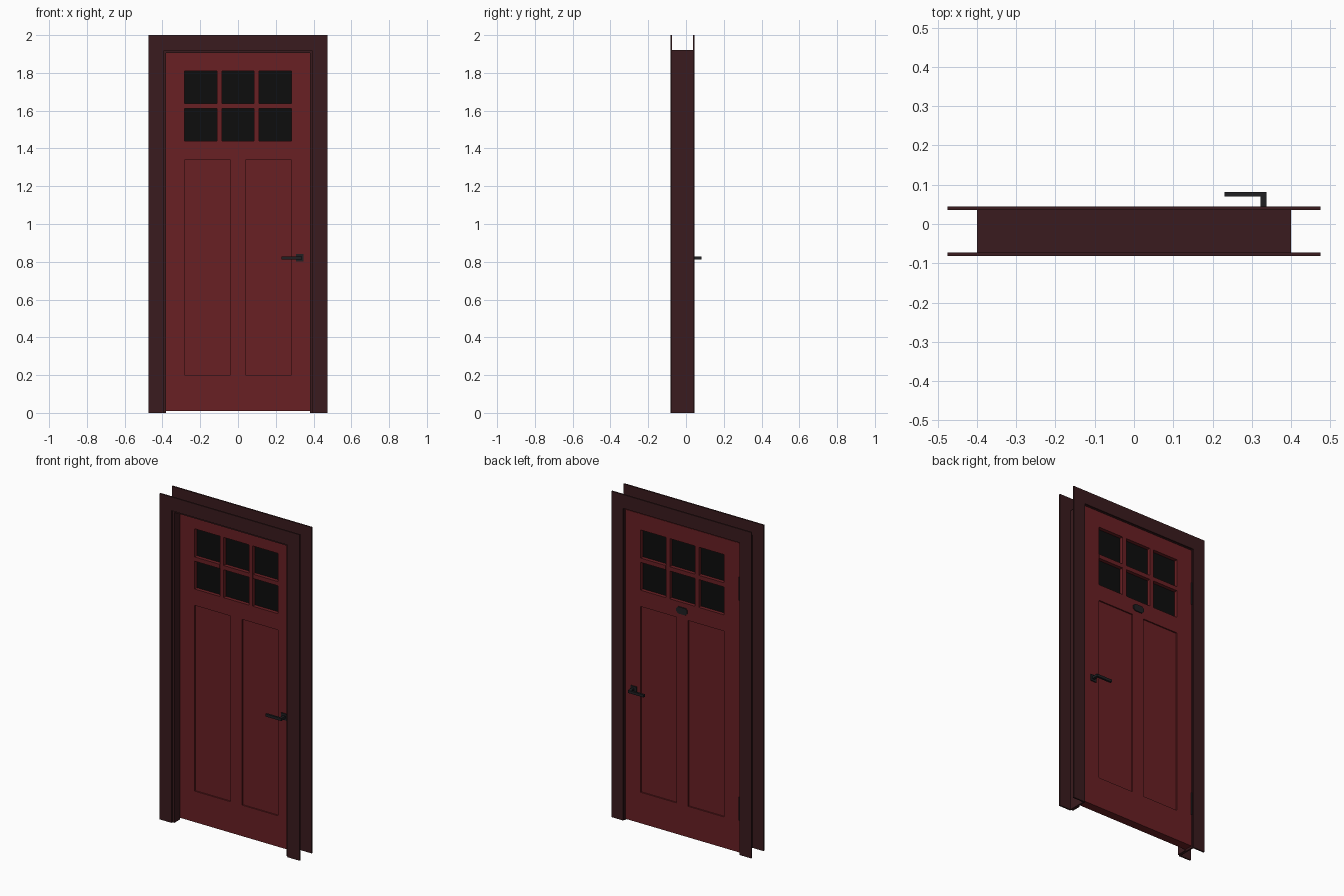
import bpy, bmesh
from math import radians

if "Cube" in bpy.data.objects:
    bpy.data.objects.remove(bpy.data.objects["Cube"])


def material(name, rgb):
    m = bpy.data.materials.new(name)
    m.diffuse_color = (*rgb, 1)
    m.use_nodes = True
    m.node_tree.nodes["Principled BSDF"].inputs["Base Color"].default_value = m.diffuse_color
    return m


FRAME = material("frame_paint", (0.042, 0.011, 0.013))
DOOR = material("door_paint", (0.14, 0.014, 0.017))
GLASS = material("dark_glass", (0.004, 0.004, 0.004))
METAL = material("dark_metal", (0.014, 0.014, 0.016))


def prism(name, pts, y0, y1, mat):
    """Extrude an x-z outline from y0 to y1."""
    bm = bmesh.new()
    face = bm.faces.new([bm.verts.new((x, y0, z)) for x, z in pts])
    out = bmesh.ops.extrude_face_region(bm, geom=[face])["geom"]
    bmesh.ops.translate(bm, vec=(0, y1 - y0, 0),
                        verts=[v for v in out if isinstance(v, bmesh.types.BMVert)])
    bmesh.ops.recalc_face_normals(bm, faces=bm.faces)
    me = bpy.data.meshes.new(name)
    bm.to_mesh(me)
    bm.free()
    me.materials.append(mat)
    ob = bpy.data.objects.new(name, me)
    bpy.context.collection.objects.link(ob)
    return ob


def box(name, x0, x1, z0, z1, y0, y1, mat):
    return prism(name, [(x0, z0), (x1, z0), (x1, z1), (x0, z1)], y0, y1, mat)


def arch(name, xo, zo, xi, zi, y0, y1):
    """Square-headed surround, open at the floor."""
    pts = [(-xo, 0), (-xo, zo), (xo, zo), (xo, 0), (xi, 0), (xi, zi), (-xi, zi), (-xi, 0)]
    return prism(name, pts, y0, y1, FRAME)


# Frame: casings on both faces, jamb with a thicker stop in front of the door
arch("front_casing", 0.475, 2.0, 0.395, 1.916, -0.082, -0.073)
arch("back_casing", 0.475, 2.0, 0.395, 1.916, 0.036, 0.045)
arch("jamb_stop", 0.40, 1.92, 0.381, 1.905, -0.073, -0.018)
arch("jamb_rebate", 0.40, 1.92, 0.39, 1.912, -0.018, 0.036)

# Door leaf: stiles, rails, mullion
F, B = -0.017, 0.036
XS, XO, Z0, Z1 = 0.283, 0.387, 0.01, 1.909
for side, s in (("left", -1), ("right", 1)):
    a, b = sorted((s * XS, s * XO))
    box(side + "_stile", a, b, Z0, Z1, F, B, DOOR)
for n, a, b in (("bottom", Z0, 0.20), ("middle", 1.34, 1.44), ("top", 1.81, Z1)):
    box(n + "_rail", -XS, XS, a, b, F, B, DOOR)
box("mullion", -0.04, 0.04, 0.20, 1.34, F, B, DOOR)

# Recessed lower panels
for side, a, b in (("left", -XS, -0.04), ("right", 0.04, XS)):
    box(side + "_panel", a, b, 0.20, 1.34, F + 0.008, B - 0.008, DOOR)

# Window: six panes divided by glazing bars
for i, x in enumerate((-0.0985, 0.0985)):
    box(f"upright_bar_{i}", x - 0.0135, x + 0.0135, 1.44, 1.81, F, B, DOOR)
for i, x in enumerate((-0.1975, 0, 0.1975)):
    w = 0.085
    box(f"cross_bar_{i}", x - w, x + w, 1.611, 1.637, F, B, DOOR)
    for j, (a, b) in enumerate(((1.44, 1.611), (1.637, 1.81))):
        box(f"pane_{i}_{j}", x - w, x + w, a, b, 0.005, 0.014, GLASS)

# Lever handles on both faces
for side, y, s in (("front", F, -1), ("back", B, 1)):
    def part(name, x0, x1, z0, z1, d0, d1):
        a, b = sorted((y + s * d0, y + s * d1))
        box(f"{side}_{name}", x0, x1, z0, z1, a, b, METAL)
    part("handle_rose", 0.308, 0.346, 0.801, 0.841, 0, 0.006)
    part("handle_neck", 0.322, 0.338, 0.813, 0.829, 0.006, 0.034)
    part("handle_lever", 0.23, 0.338, 0.813, 0.829, 0.034, 0.046)

# Small cut-corner plate on the back of the middle rail
w, h, c = 0.037, 0.021, 0.012
prism("viewer_plate", [(-w + c, 1.39 - h), (w - c, 1.39 - h), (w, 1.39 - h + c), (w, 1.39 + h - c),
                       (w - c, 1.39 + h), (-w + c, 1.39 + h), (-w, 1.39 + h - c), (-w, 1.39 - h + c)],
      B, B + 0.006, METAL)

# Hinge knuckles on the back
for n, z in (("lower", 0.28), ("upper", 1.63)):
    bpy.ops.mesh.primitive_cylinder_add(vertices=12, radius=0.005, depth=0.14,
                                        location=(-0.388, 0.038, z))
    ob = bpy.context.object
    ob.name = n + "_hinge"
    ob.data.materials.append(METAL)
    bpy.ops.object.shade_smooth_by_angle(angle=radians(40))
